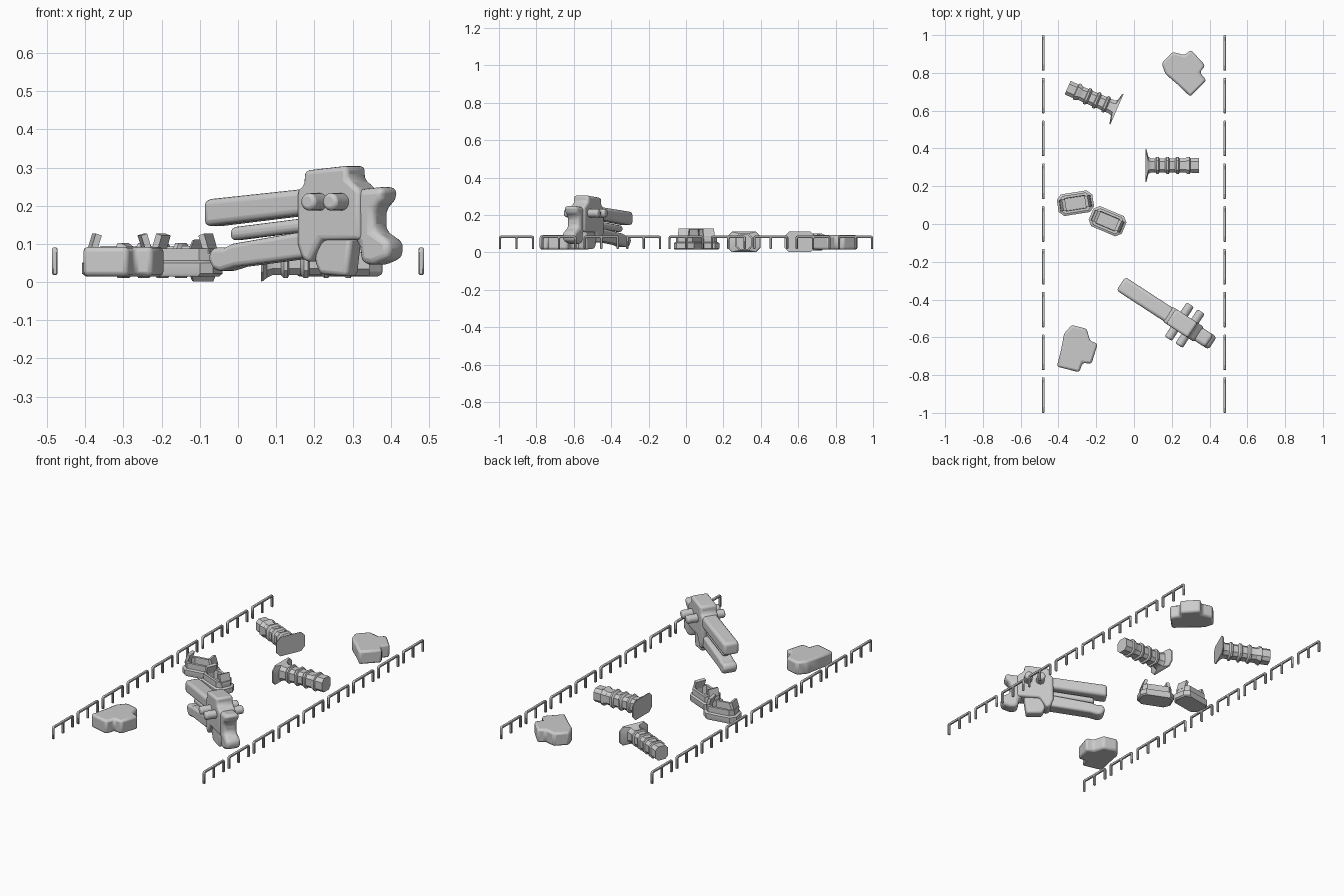
import bpy, bmesh, math
from mathutils import Matrix, Vector

if "Cube" in bpy.data.objects:
    bpy.data.objects.remove(bpy.data.objects["Cube"])


def finish(name, bm, mat=Matrix(), bevel=0, segs=2, angle=35):
    bmesh.ops.recalc_face_normals(bm, faces=bm.faces)
    me = bpy.data.meshes.new(name)
    bm.to_mesh(me)
    bm.free()
    ob = bpy.data.objects.new(name, me)
    bpy.context.collection.objects.link(ob)
    ob.matrix_world = mat
    if bevel:
        m = ob.modifiers.new("bevel", 'BEVEL')
        m.width, m.segments, m.limit_method = bevel, segs, 'ANGLE'
        m.angle_limit = math.radians(25)
    bpy.ops.object.select_all(action='DESELECT')
    bpy.context.view_layer.objects.active = ob
    ob.select_set(True)
    bpy.ops.object.shade_smooth_by_angle(angle=math.radians(angle))
    return ob


def prism(name, pts, depth, mat, bevel=0, segs=2):
    """Extrude a local xy outline from -depth/2 to depth/2 along z."""
    bm = bmesh.new()
    f = bm.faces.new([bm.verts.new((x, y, -depth / 2)) for x, y in pts])
    new = bmesh.ops.extrude_face_region(bm, geom=[f])["geom"]
    bmesh.ops.translate(bm, vec=(0, 0, depth),
                        verts=[v for v in new if isinstance(v, bmesh.types.BMVert)])
    return finish(name, bm, mat, bevel, segs)


def loft(name, rings, mat):
    """Skin chamfered rectangles (half width, half height, z)."""
    bm = bmesh.new()
    loops = []
    for a, b, z in rings:
        c = min(a, b) * 0.45
        p = [(a, b - c), (a - c, b), (c - a, b), (-a, b - c),
             (-a, c - b), (c - a, -b), (a - c, -b), (a, c - b)]
        loops.append([bm.verts.new((x, y, z)) for x, y in p])
    for l0, l1 in zip(loops, loops[1:]):
        for i in range(8):
            j = (i + 1) % 8
            bm.faces.new((l0[i], l0[j], l1[j], l1[i]))
    bm.faces.new(loops[0])
    bm.faces.new(loops[-1])
    return finish(name, bm, mat)


def place(x, y, z, deg):
    return Matrix.Translation((x, y, z)) @ Matrix.Rotation(math.radians(deg), 4, 'Z')


# Fence hoops: nine per side, each a rail on three legs
RAIL = Matrix(((0, 0, 1, 0), (1, 0, 0, 0), (0, 1, 0, 0), (0, 0, 0, 1)))
hoop = [(-.094, .018), (-.082, .018), (-.082, .077), (-.006, .077), (-.006, .018), (.006, .018),
        (.006, .077), (.082, .077), (.082, .018), (.094, .018), (.094, .082), (.087, .09),
        (-.087, .09), (-.094, .082)]
for side in (-1, 1):
    for i in range(9):
        prism("fence_hoop", hoop, .014,
              Matrix.Translation((side * .48, -.906 + i * .2265, 0)) @ RAIL, .003, 1)

# Rounded cross-shaped blocks
block = [(-.07, .08), (-.03, .125), (.05, .105), (.067, .042), (.108, .026), (.075, -.08),
         (.028, -.075), (.01, -.125), (-.108, -.095), (-.085, 0)]
for x, y, deg in ((-.30, -.66, 0), (.27, .815, 60)):
    prism("cross_block", block, .077, place(x, y, .0535, deg), .012)

# Ribbed grips with a flared end plate
grip = [(.088, .055, 0), (.086, .053, .006), (.045, .045, .016), (.038, .038, .03), (.038, .038, .052)]
for t in (.06, .113, .166, .225):
    grip += [(.046, .046, t), (.046, .046, t + .01), (.038, .038, t + .014), (.037, .037, t + .044)]
grip += [(.039, .039, .245), (.039, .039, .285)]
for x, y, deg in ((.06, .31, 0), (-.09, .608, 156.5)):
    d = Vector((math.cos(math.radians(deg)), math.sin(math.radians(deg)), 0))
    up = Vector((0, 0, 1))
    m = Matrix((up.cross(d), up, d)).transposed().to_4x4()
    loft("ribbed_grip", grip, Matrix.Translation((x, y, .056)) @ m)

# Open trays with inward-leaning end tabs
tray = [(.086, .054, .015), (.095, .058, .022), (.095, .058, .05), (.083, .048, .056),
        (.083, .048, .088), (.068, .034, .088), (.066, .032, .04)]
STAND = Matrix.Rotation(math.pi / 2, 4, 'X')
for x, y, deg in ((-.31, .11, 9), (-.14, .015, -23)):
    base = place(x, y, 0, deg)
    loft("tray", tray, base)
    for s in (-1, 1):
        tab = [(s * .084, .075), (s * .068, .127), (s * .052, .122), (s * .067, .075)]
        prism("tray_tab", tab, .06, base @ STAND)

# Large device: outlines in its own side plane, extruded across
dev = place(.175, -.475, 0, -33)


def part(name, pts, width, bevel):
    # front-grid x converted to distance along the device
    return prism(name, [((x - .175) / .84, z) for x, z in pts], width, dev @ STAND, bevel, 3)


part("upper_barrel", [(-.07, .145), (.20, .178), (.20, .245), (-.07, .216)], .085, .016)
part("middle_rod", [(-.012, .108), (.20, .135), (.20, .17), (-.012, .143)], .045, .014)
part("lower_barrel", [(-.05, .035), (-.03, .027), (.01, .04), (.20, .065), (.20, .135), (.0, .1),
                      (-.02, .09), (-.05, .09), (-.062, .065)], .078, .018)
part("device_body", [(.178, .10), (.178, .24), (.195, .255), (.197, .292), (.31, .305), (.312, .27),
                     (.345, .24), (.345, .11), (.24, .11), (.21, .05), (.19, .06)], .095, .02)
part("rear_handle", [(.31, .24), (.40, .25), (.40, .215), (.375, .19), (.375, .135), (.418, .105),
                     (.415, .062), (.37, .043), (.34, .05), (.335, .10), (.31, .12)], .08, .018)
part("front_foot", [(.215, .13), (.215, .05), (.228, .02), (.30, .015), (.312, .12)], .06, .012)

# Two cross pins through the body
for x in (.24, .297):
    bm = bmesh.new()
    bmesh.ops.create_cone(bm, cap_ends=True, segments=16, radius1=.023, radius2=.023, depth=.215)
    finish("cross_pin", bm, dev @ Matrix.Translation(((x - .175) / .84, 0, .21)) @ STAND, .009)
